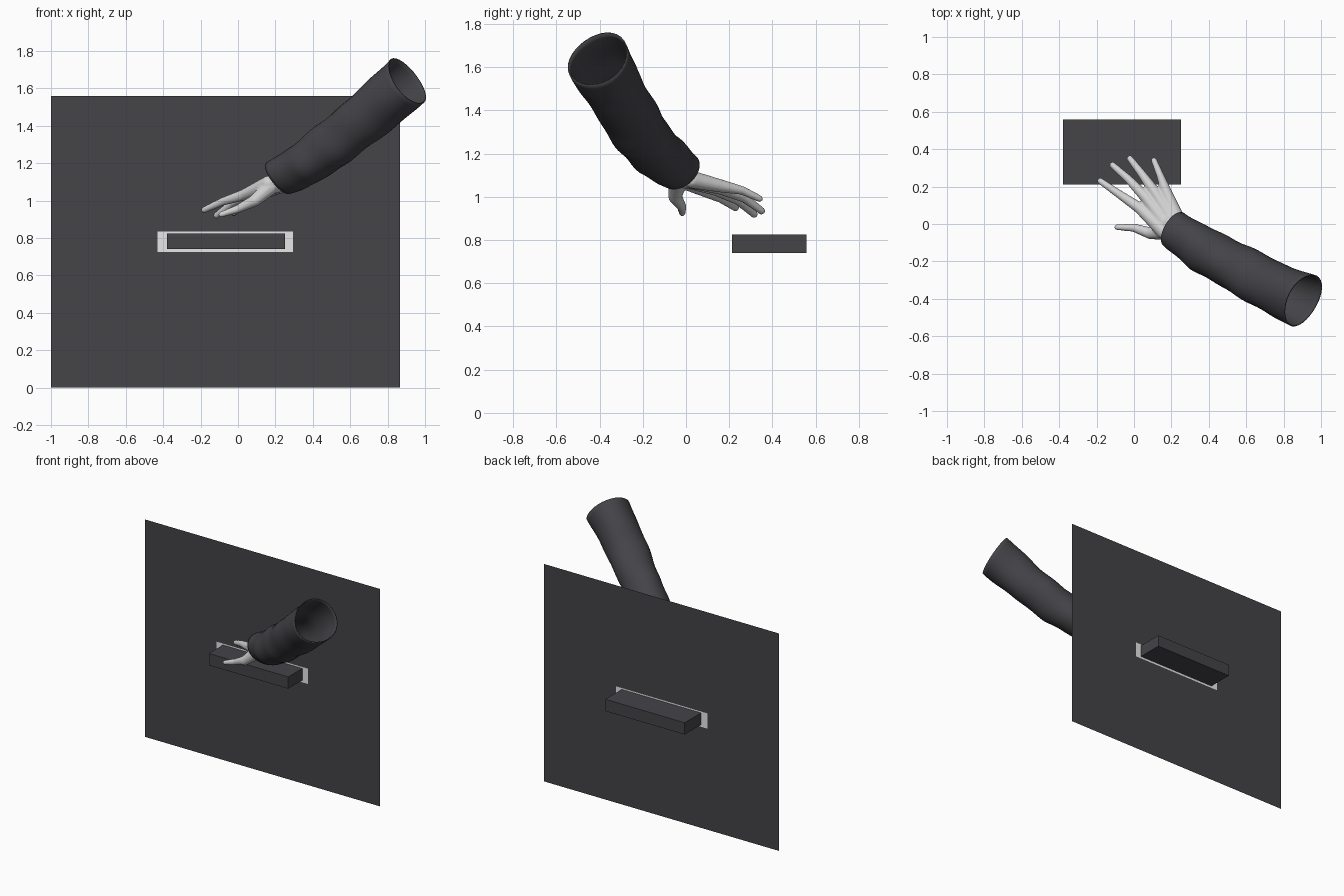
import bpy, bmesh, math
from mathutils import Vector

cube = bpy.data.objects.get("Cube")
if cube:
    bpy.data.objects.remove(cube, do_unlink=True)


def material(name, rgb):
    m = bpy.data.materials.new(name)
    m.use_nodes = True
    m.diffuse_color = (*rgb, 1)
    bsdf = m.node_tree.nodes["Principled BSDF"]
    bsdf.inputs["Base Color"].default_value = (*rgb, 1)
    bsdf.inputs["Roughness"].default_value = 0.8
    return m


charcoal = material("charcoal", (0.058, 0.056, 0.064))
white = material("white", (1, 1, 1))
pale_grey = material("pale grey", (0.64, 0.64, 0.64))


def finish(bm, name, *mats):
    mesh = bpy.data.meshes.new(name)
    bm.to_mesh(mesh)
    bm.free()
    ob = bpy.data.objects.new(name, mesh)
    bpy.context.collection.objects.link(ob)
    for m in mats:
        mesh.materials.append(m)
    return ob


def along(stations, t):
    """Point and radius at t (0..1) on a list of (x, y, z, radius)."""
    u = t * (len(stations) - 1)
    i = min(int(u), len(stations) - 2)
    v = Vector(stations[i]).lerp(Vector(stations[i + 1]), u - i)
    return v.to_3d(), v.w


# Wall panel: a sheet of nine cells, the middle one white
bm = bmesh.new()
xs, zs = (-1, -0.43, 0.295, 0.865), (0, 0.725, 0.835, 1.56)
grid = [[bm.verts.new((x, 0.372, z)) for x in xs] for z in zs]
for r in range(3):
    for c in range(3):
        f = bm.faces.new((grid[r][c], grid[r][c + 1], grid[r + 1][c + 1], grid[r + 1][c]))
        f.material_index = int(r == 1 and c == 1)
finish(bm, "wall_panel", charcoal, white)

# Block passing through the panel
bm = bmesh.new()
bmesh.ops.create_cube(bm, size=1)
bmesh.ops.scale(bm, vec=(0.63, 0.345, 0.085), verts=bm.verts)
bmesh.ops.translate(bm, vec=(-0.065, 0.385, 0.7825), verts=bm.verts)
finish(bm, "block", charcoal)

# Sleeve: open tube with soft folds
path = [(0.215, -0.03, 1.12, 0.104), (0.36, -0.13, 1.195, 0.122),
        (0.52, -0.22, 1.31, 0.13), (0.70, -0.315, 1.46, 0.136),
        (0.905, -0.41, 1.64, 0.15)]
axis = (Vector(path[-1]) - Vector(path[0])).to_3d().normalized()
side = axis.cross(Vector((0, 0, 1))).normalized()
up = side.cross(axis)
SIDES, RINGS = 32, 36
bm = bmesh.new()
rings = []
for i in range(RINGS + 1):
    t = i / RINGS
    centre, radius = along(path, t)
    ring = []
    for k in range(SIDES):
        a = math.tau * k / SIDES
        fold = 0.022 * math.sin(3 * a + 9 * t) + 0.02 * math.sin(2 * a - 17 * t)
        fold += 0.015 * math.sin(a + 30 * t)
        rr = radius * (1 + fold)
        ring.append(bm.verts.new(centre + rr * (math.cos(a) * side + math.sin(a) * up)))
    rings.append(ring)
for lo, hi in zip(rings, rings[1:]):
    for k in range(SIDES):
        n = (k + 1) % SIDES
        bm.faces.new((lo[k], lo[n], hi[n], hi[k]))
bmesh.ops.recalc_face_normals(bm, faces=bm.faces)
for f in bm.faces:
    f.smooth = True
sleeve = finish(bm, "sleeve", charcoal)
mod = sleeve.modifiers.new("relax", 'SMOOTH')
mod.factor, mod.iterations = 0.5, 2
mod = sleeve.modifiers.new("cloth", 'SOLIDIFY')
mod.thickness, mod.offset = 0.006, -1

# Hand: rounded limbs from heel to fingertips, fused into one skin
limbs = [
    # wrist
    [(0.33, -0.10, 1.17, 0.06), (0.205, -0.005, 1.095, 0.058)],
    # thumb
    [(0.17, -0.04, 1.07, 0.045), (0.09, -0.05, 1.0, 0.033),
     (0.0, -0.02, 0.955, 0.023), (-0.09, -0.017, 0.925, 0.016)],
    # index finger
    [(0.165, -0.04, 1.09, 0.045), (0.03, 0.085, 1.03, 0.031),
     (-0.08, 0.16, 0.995, 0.023), (-0.18, 0.23, 0.95, 0.018)],
    # middle finger
    [(0.185, -0.02, 1.09, 0.045), (0.065, 0.14, 1.035, 0.032),
     (-0.03, 0.24, 0.985, 0.023), (-0.115, 0.315, 0.92, 0.018)],
    # ring finger
    [(0.21, 0.01, 1.085, 0.045), (0.115, 0.165, 1.04, 0.032),
     (0.04, 0.27, 0.995, 0.023), (-0.022, 0.35, 0.935, 0.018)],
    # little finger
    [(0.23, 0.03, 1.08, 0.042), (0.175, 0.165, 1.05, 0.031),
     (0.14, 0.26, 1.03, 0.021), (0.107, 0.34, 0.992, 0.017)],
]
bm = bmesh.new()
for limb in limbs:
    steps = 14 * (len(limb) - 1)
    for i in range(steps + 1):
        p, r = along(limb, i / steps)
        ball = bmesh.ops.create_icosphere(bm, subdivisions=2, radius=r)
        bmesh.ops.translate(bm, vec=p, verts=ball["verts"])
hand = finish(bm, "hand", pale_grey)
mod = hand.modifiers.new("fuse", 'REMESH')
mod.mode, mod.voxel_size, mod.use_smooth_shade = 'VOXEL', 0.006, True
mod = hand.modifiers.new("soften", 'SMOOTH')
mod.factor, mod.iterations = 0.5, 6
